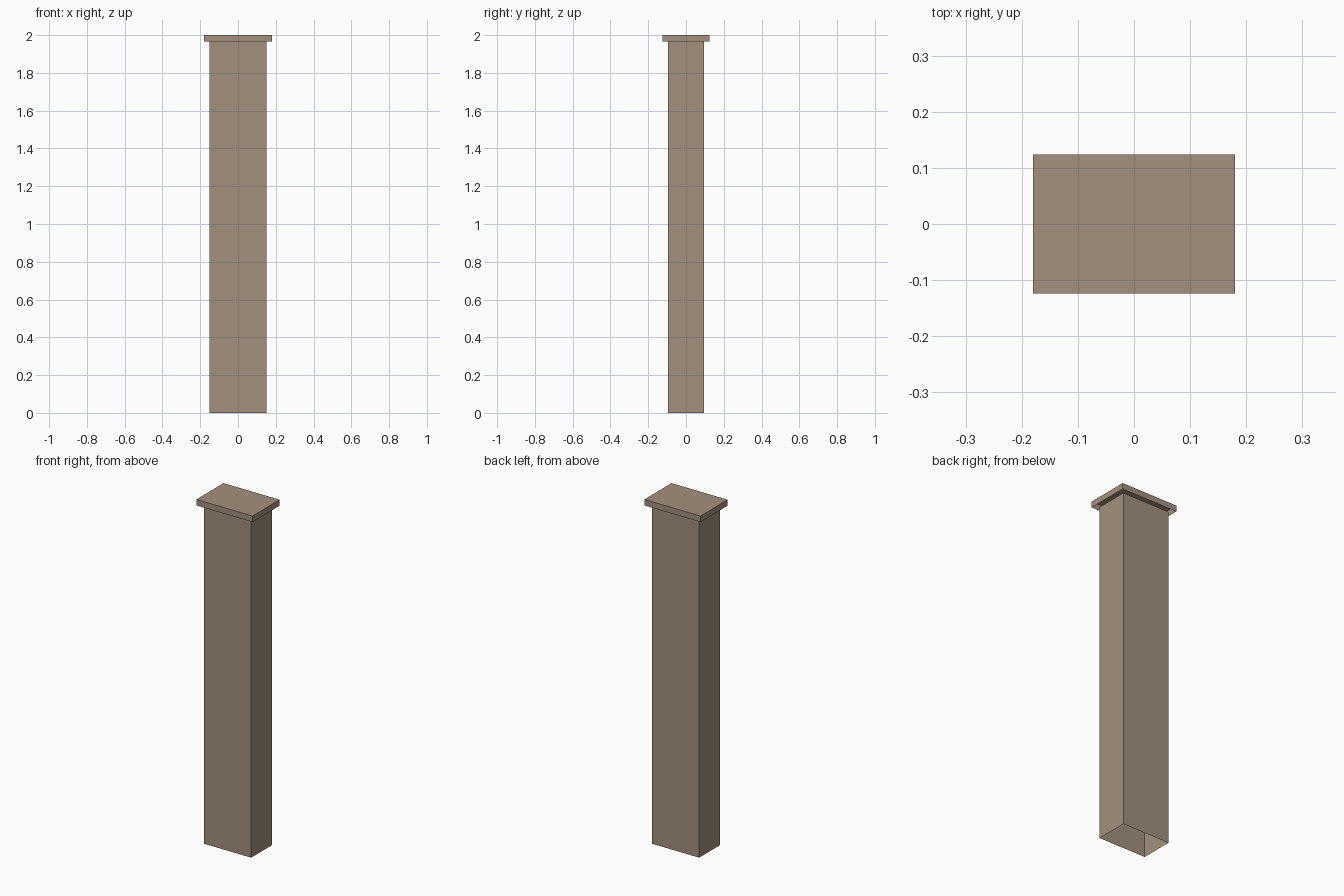
import bpy
import bmesh
from mathutils import Matrix

if "Cube" in bpy.data.objects:
    bpy.data.objects.remove(bpy.data.objects["Cube"])

mat = bpy.data.materials.new("brown_stone")
mat.diffuse_color = (0.37, 0.28, 0.21, 1)
mat.use_nodes = True
mat.node_tree.nodes["Principled BSDF"].inputs["Base Color"].default_value = mat.diffuse_color


def open_box(name, sx, sy, z0, z1):
    """Thin-walled box with no bottom face."""
    bm = bmesh.new()
    bmesh.ops.create_cube(bm, size=1)
    bottom = [f for f in bm.faces if f.normal.z < -0.5]
    bmesh.ops.delete(bm, geom=bottom, context='FACES_ONLY')
    bm.transform(Matrix.Translation((0, 0, (z0 + z1) / 2)) @ Matrix.Diagonal((sx, sy, z1 - z0, 1)))
    mesh = bpy.data.meshes.new(name)
    bm.to_mesh(mesh)
    bm.free()
    mesh.materials.append(mat)
    obj = bpy.data.objects.new(name, mesh)
    bpy.context.collection.objects.link(obj)
    return obj


# Tall hollow shaft
open_box("shaft", 0.302, 0.19, 0, 1.965)

# Overhanging cap, open underneath
open_box("cap", 0.36, 0.248, 1.965, 2.0)
